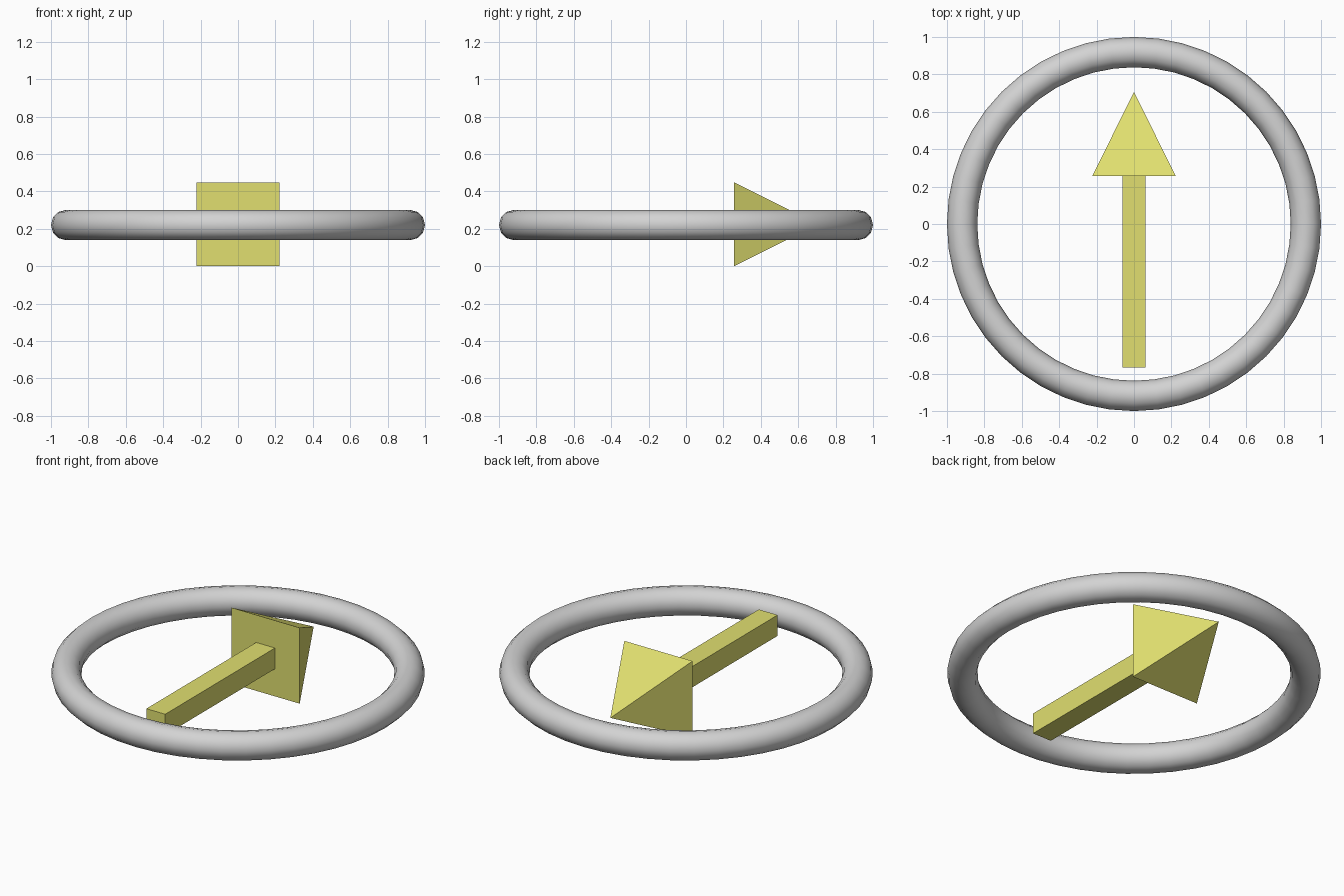
import bpy
import bmesh
import math
from mathutils import Matrix

default = bpy.data.objects.get("Cube")
if default:
    bpy.data.objects.remove(default, do_unlink=True)

CENTER_Z = 0.224


def make_material(name, color):
    mat = bpy.data.materials.new(name)
    mat.use_nodes = True
    mat.diffuse_color = color
    mat.node_tree.nodes["Principled BSDF"].inputs["Base Color"].default_value = color
    return mat


def add_mesh(name, bm, mat):
    bmesh.ops.recalc_face_normals(bm, faces=bm.faces)
    mesh = bpy.data.meshes.new(name)
    bm.to_mesh(mesh)
    bm.free()
    mesh.materials.append(mat)
    obj = bpy.data.objects.new(name, mesh)
    bpy.context.collection.objects.link(obj)
    return obj


grey = make_material("light grey", (0.65, 0.65, 0.65, 1))
yellow = make_material("pale yellow", (0.75, 0.74, 0.16, 1))

# Round ring lying flat
bpy.ops.mesh.primitive_torus_add(
    major_radius=0.919, minor_radius=0.081,
    major_segments=48, minor_segments=12, location=(0, 0, CENTER_Z - 0.004))
ring = bpy.context.object
ring.name = "ring"
ring.data.materials.append(grey)
bpy.ops.object.shade_smooth()

# Square arrow shaft running front to back
START, NECK, TIP = -0.767, 0.257, 0.706
bm = bmesh.new()
bmesh.ops.create_cube(bm, size=1, matrix=(
    Matrix.Translation((0, (START + NECK) / 2, CENTER_Z))
    @ Matrix.Diagonal((0.123, NECK - START, 0.123, 1))))
add_mesh("arrow_shaft", bm, yellow)

# Four-sided pyramid arrow head pointing to the back
bm = bmesh.new()
half = 0.223
base = [bm.verts.new((sx * half, NECK, CENTER_Z + sz * CENTER_Z))
        for sx, sz in ((-1, -1), (1, -1), (1, 1), (-1, 1))]
tip = bm.verts.new((0, TIP, CENTER_Z))
bm.faces.new(base)
for i in range(4):
    bm.faces.new((base[i], base[(i + 1) % 4], tip))
add_mesh("arrow_head", bm, yellow)
